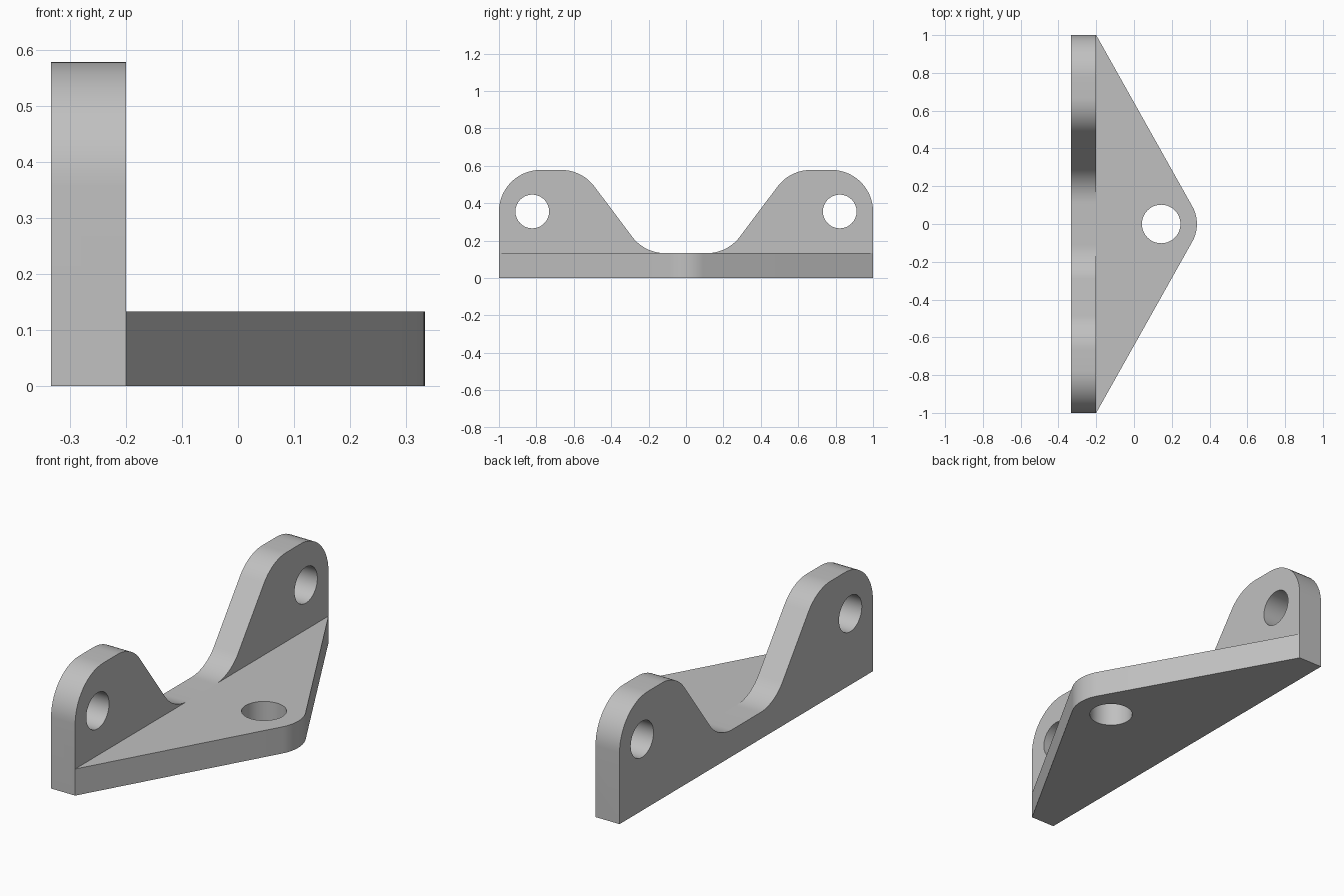
import bpy
import math
from mathutils import Vector, Matrix

cube = bpy.data.objects.get("Cube")
if cube:
    bpy.data.objects.remove(cube, do_unlink=True)

THICK = 0.133      # thickness of both plates
BACK, FACE = -0.333, -0.2   # x of the upright plate's two sides
HEIGHT = 0.578
ROUND = 0.222      # fillet radius on the upright plate

grey = bpy.data.materials.new("plain_grey")
grey.use_nodes = True
colour = (0.53, 0.53, 0.53, 1)
grey.diffuse_color = colour
grey.node_tree.nodes["Principled BSDF"].inputs["Base Color"].default_value = colour


def rounded(corners, steps=14):
    """Outline points from (u, v, radius) corners, filleting where radius > 0."""
    out = []
    for i, (u, v, r) in enumerate(corners):
        p = Vector((u, v))
        if not r:
            out.append(p)
            continue
        a = (Vector(corners[i - 1][:2]) - p).normalized()
        b = (Vector(corners[(i + 1) % len(corners)][:2]) - p).normalized()
        half = a.angle(b) / 2
        centre = p + (a + b).normalized() * (r / math.sin(half))
        start = p + a * (r / math.tan(half)) - centre
        end = p + b * (r / math.tan(half)) - centre
        sweep = start.angle_signed(end)
        for k in range(steps + 1):
            out.append(centre + Matrix.Rotation(-sweep * k / steps, 2) @ start)
    return out


def prism(name, outline, place, low, high):
    """Extrude an outline from low to high; place maps (u, v, w) to a position."""
    n = len(outline)
    verts = [place(p.x, p.y, w) for w in (low, high) for p in outline]
    faces = [tuple(reversed(range(n))), tuple(range(n, 2 * n))]
    faces += [(i, (i + 1) % n, n + (i + 1) % n, n + i) for i in range(n)]
    mesh = bpy.data.meshes.new(name)
    mesh.from_pydata(verts, [], faces)
    mesh.materials.append(grey)
    obj = bpy.data.objects.new(name, mesh)
    bpy.context.collection.objects.link(obj)
    return obj


def circle(u, v, r, n=64):
    return [Vector((u + r * math.cos(math.tau * i / n), v + r * math.sin(math.tau * i / n)))
            for i in range(n)]


def flat(u, v, w):
    return (u, v, w)


def upright(u, v, w):
    return (w, u, v)


# Upright plate: two rounded ears joined by a low saddle
right_half = [(1, 0, 0), (1, HEIGHT, ROUND), (0.556, HEIGHT, ROUND), (0.222, THICK, ROUND)]
left_half = [(-u, v, r) for u, v, r in reversed(right_half)]
bracket = prism("mounting_bracket", rounded(right_half + left_half), upright, BACK, FACE)

# Triangular base with a rounded tip
base = prism("base_plate", rounded([(FACE, -1, 0), (0.361, 0, 0.189), (FACE, 1, 0)]),
             flat, 0, THICK)

# Bolt holes through the base tip and both ears
holes = [prism("base_hole", circle(0.144, 0, 0.102), flat, -0.1, THICK + 0.1)]
for side in (-1, 1):
    holes.append(prism("ear_hole", circle(side * 0.822, 0.356, 0.09), upright,
                       BACK - 0.1, FACE + 0.1))

for other in [base] + holes:
    mod = bracket.modifiers.new(other.name, 'BOOLEAN')
    mod.operation = 'UNION' if other is base else 'DIFFERENCE'
    mod.solver = 'EXACT'
    mod.object = other

# Bake the solid and drop the helpers
bpy.context.view_layer.update()
solid = bpy.data.meshes.new_from_object(
    bracket.evaluated_get(bpy.context.evaluated_depsgraph_get()))
bracket.modifiers.clear()
bracket.data = solid
for other in [base] + holes:
    bpy.data.objects.remove(other, do_unlink=True)

bpy.ops.object.select_all(action='DESELECT')
bracket.select_set(True)
bpy.context.view_layer.objects.active = bracket
bpy.ops.object.shade_smooth_by_angle(angle=math.radians(25))
